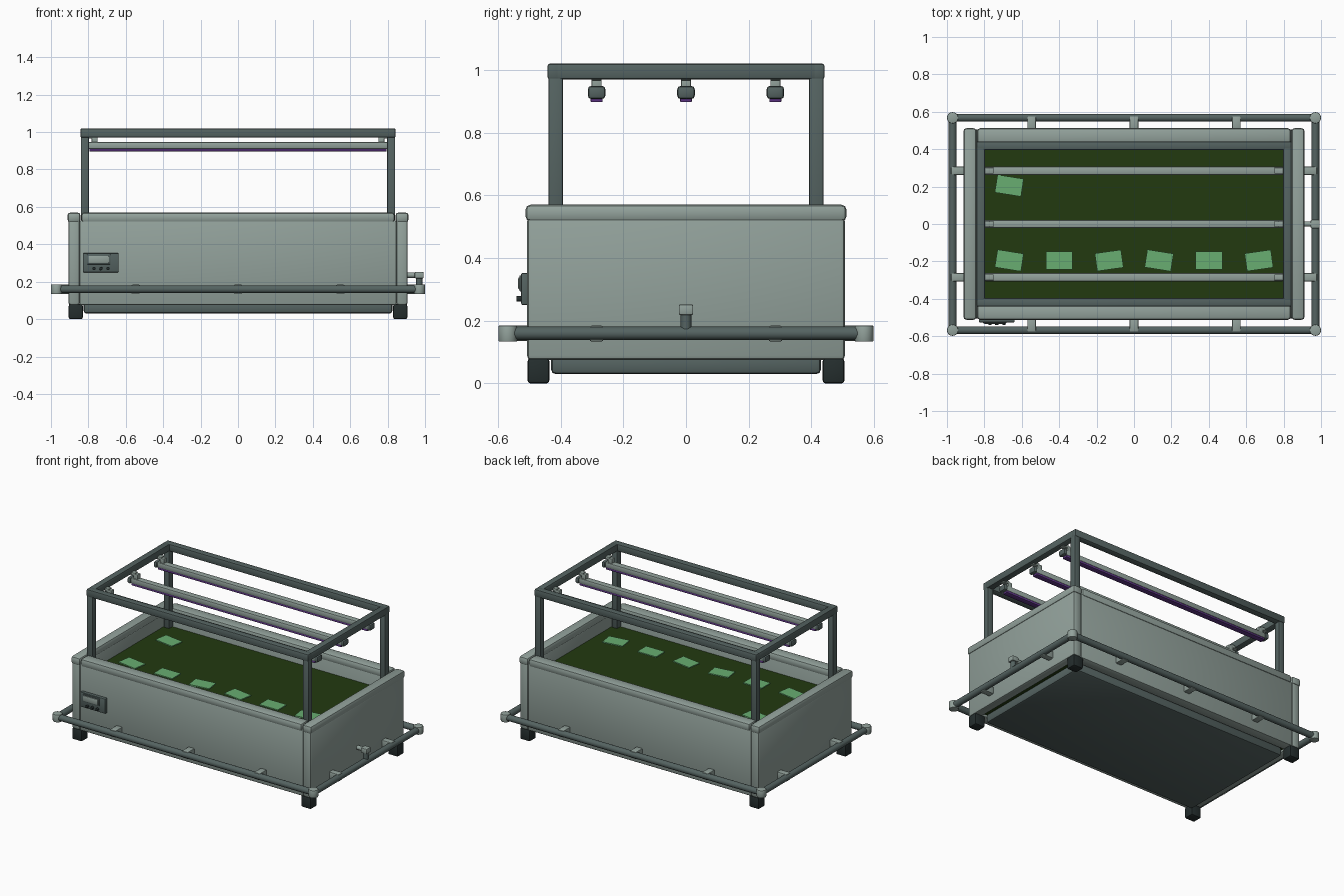
import bpy, bmesh, math
from mathutils import Matrix, Vector

cube = bpy.data.objects.get("Cube")
if cube:
    bpy.data.objects.remove(cube, do_unlink=True)


def material(name, r, g, b):
    m = bpy.data.materials.new(name)
    m.use_nodes = True
    m.diffuse_color = (r, g, b, 1)
    node = next(n for n in m.node_tree.nodes if n.type == 'BSDF_PRINCIPLED')
    node.inputs["Base Color"].default_value = (r, g, b, 1)
    node.inputs["Roughness"].default_value = 0.6
    return m


PANEL = material("pale grey panel", 0.29, 0.36, 0.33)
METAL = material("slate metal", 0.09, 0.125, 0.12)
RUBBER = material("dark rubber", 0.018, 0.027, 0.027)
SOIL = material("dark green bed", 0.016, 0.042, 0.005)
LEAF = material("leaf green", 0.14, 0.42, 0.165)
GLOW = material("purple light", 0.11, 0.035, 0.23)


def finish(bm, name, mat):
    mesh = bpy.data.meshes.new(name)
    bm.to_mesh(mesh)
    bm.free()
    mesh.materials.append(mat)
    ob = bpy.data.objects.new(name, mesh)
    bpy.context.collection.objects.link(ob)
    bpy.ops.object.select_all(action='DESELECT')
    ob.select_set(True)
    bpy.context.view_layer.objects.active = ob
    bpy.ops.object.shade_smooth_by_angle(angle=math.radians(32))
    return ob


def box(name, mat, x, y, z, bevel=0.0, turn=0.0):
    """Box between (min, max) pairs, with rounded edges."""
    centre = Vector((sum(x) / 2, sum(y) / 2, sum(z) / 2))
    size = (abs(x[1] - x[0]), abs(y[1] - y[0]), abs(z[1] - z[0]), 1)
    bm = bmesh.new()
    bmesh.ops.create_cube(bm, size=1, matrix=Matrix.Diagonal(size))
    if bevel:
        bmesh.ops.bevel(bm, geom=bm.edges[:], offset=bevel, segments=2,
                        profile=0.5, affect='EDGES')
    bm.transform(Matrix.Translation(centre) @ Matrix.Rotation(turn, 4, 'Z'))
    return finish(bm, name, mat)


def rod(name, mat, start, end, radius, bevel=0.0, sides=20):
    """Cylinder from start to end."""
    a, b = Vector(start), Vector(end)
    d = b - a
    bm = bmesh.new()
    bmesh.ops.create_cone(bm, cap_ends=True, segments=sides, radius1=radius,
                          radius2=radius, depth=d.length)
    if bevel:
        rims = [e for e in bm.edges if abs(e.verts[0].co.z - e.verts[1].co.z) < 1e-5]
        bmesh.ops.bevel(bm, geom=rims, offset=bevel, segments=2,
                        profile=0.5, affect='EDGES')
    bm.transform(Matrix.Translation((a + b) / 2) @
                 d.to_track_quat('Z', 'Y').to_matrix().to_4x4())
    return finish(bm, name, mat)


def span(sign, a, b):
    return (min(sign * a, sign * b), max(sign * a, sign * b))


SIDES = {"left": 1, "right": -1}
ENDS = {"front": -1, "back": 1}

# Planter walls with thicker rounded rims
for label, s in SIDES.items():
    box(label + "_wall", PANEL, span(s, 0.845, 0.907), (-0.507, 0.507), (0.075, 0.53), 0.014)
    box(label + "_rim", PANEL, span(s, 0.842, 0.912), (-0.512, 0.512), (0.517, 0.57), 0.016)
for label, s in ENDS.items():
    box(label + "_wall", PANEL, (-0.847, 0.847), span(s, 0.433, 0.505), (0.075, 0.53), 0.01)
    box(label + "_rim", PANEL, (-0.838, 0.838), span(s, 0.428, 0.512), (0.517, 0.57), 0.016)

# Base tray and growing bed
box("base_tray", METAL, (-0.825, 0.825), (-0.43, 0.43), (0.03, 0.09), 0.014)
box("growing_bed", SOIL, (-0.85, 0.85), (-0.44, 0.44), (0.09, 0.44))

# Seedling leaves
turns = [-9, 0, 8]
spots = [(-0.667 + 0.267 * i, -0.195, turns[i % 3]) for i in range(6)]
spots.append((-0.667, 0.205, -9))
for x, y, angle in spots:
    rod("seedling_stem", LEAF, (x, y, 0.43), (x, y, 0.462), 0.01, sides=8)
    box("seedling_leaf", LEAF, (x - 0.071, x + 0.071), (y - 0.048, y + 0.048),
        (0.46, 0.468), turn=math.radians(angle))

# Feet, posts, and guard rail corners
for sx in SIDES.values():
    for sy in ENDS.values():
        box("foot", RUBBER, span(sx, 0.83, 0.905), span(sy, 0.436, 0.505), (0, 0.08), 0.009)
        box("post", METAL, span(sx, 0.797, 0.84), span(sy, 0.393, 0.438), (0.44, 0.985), 0.005)
        rod("rail_corner", PANEL, (sx * 0.97, sy * 0.568, 0.133),
            (sx * 0.97, sy * 0.568, 0.185), 0.03, 0.004)

# Upper frame
for label, s in ENDS.items():
    box(label + "_top_beam", METAL, (-0.842, 0.842), span(s, 0.395, 0.442), (0.97, 1.02), 0.008)
for label, s in SIDES.items():
    box(label + "_top_beam", METAL, span(s, 0.797, 0.843), (-0.415, 0.415), (0.97, 1.02), 0.008)

# Grow lamps: housing, end caps, glowing strip, hangers
for y in (-0.285, 0, 0.285):
    box("lamp_housing", PANEL, (-0.8, 0.8), (y - 0.022, y + 0.022), (0.909, 0.947), 0.008)
    box("lamp_strip", GLOW, (-0.795, 0.795), (y - 0.019, y + 0.019), (0.897, 0.912), 0.003)
    for s in SIDES.values():
        box("lamp_cap", METAL, span(s, 0.795, 0.822), (y - 0.028, y + 0.028), (0.907, 0.949), 0.011)
        box("lamp_hanger", PANEL, span(s, 0.75, 0.782), (y - 0.016, y + 0.016), (0.94, 0.978), 0.003)
        box("lamp_hanger_arm", PANEL, span(s, 0.77, 0.82), (y - 0.016, y + 0.016), (0.965, 0.985), 0.003)

# Guard rail and its brackets
for label, s in ENDS.items():
    rod(label + "_rail", METAL, (-0.97, s * 0.568, 0.16), (0.97, s * 0.568, 0.16), 0.021)
    for x in (-0.547, 0, 0.547):
        box(label + "_rail_bracket", PANEL, (x - 0.023, x + 0.023),
            span(s, 0.5, 0.576), (0.136, 0.184), 0.006)
for label, s in SIDES.items():
    rod(label + "_rail", METAL, (s * 0.97, -0.568, 0.16), (s * 0.97, 0.568, 0.16), 0.021)
    for y in (-0.285, 0.285):
        box(label + "_rail_bracket", PANEL, span(s, 0.9, 0.978),
            (y - 0.022, y + 0.022), (0.134, 0.184), 0.006)

# Drain tap
rod("drain_pipe", PANEL, (0.9, 0, 0.235), (0.97, 0, 0.235), 0.014)
box("drain_elbow", PANEL, (0.945, 0.992), (-0.023, 0.023), (0.218, 0.252), 0.005)
rod("drain_spout", METAL, (0.969, 0, 0.172), (0.969, 0, 0.222), 0.017)

# Control box with display and buttons
box("control_box", METAL, (-0.83, -0.638), (-0.526, -0.5), (0.25, 0.353), 0.006)
box("display_frame", METAL, (-0.808, -0.682), (-0.531, -0.52), (0.293, 0.345), 0.003)
box("display", PANEL, (-0.8, -0.69), (-0.535, -0.525), (0.3, 0.338), 0.003)
for x in (-0.77, -0.733, -0.695):
    rod("button", RUBBER, (x, -0.52, 0.27), (x, -0.541, 0.27), 0.009, 0.002, 12)
